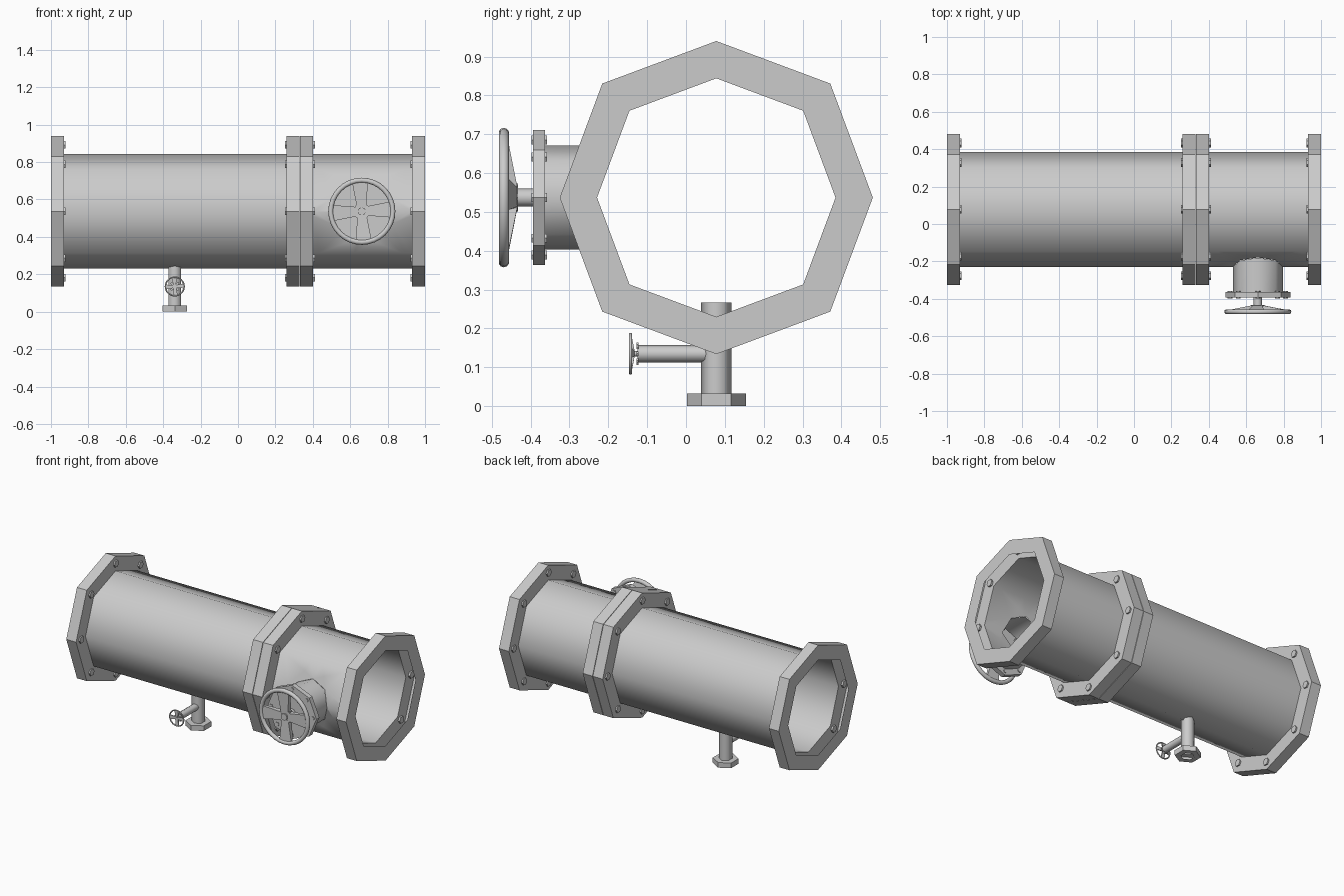
import bpy, bmesh
from math import sin, cos, pi, tau
from mathutils import Vector

if "Cube" in bpy.data.objects:
    bpy.data.objects.remove(bpy.data.objects["Cube"])

CY, CZ = 0.078, 0.537          # main pipe axis
PX = 0.662                     # side port x
DX = -0.338                    # drain x


def place(axis, h, a, b):
    return {'X': (h, a, b), 'Y': (a, h, b), 'Z': (a, b, h)}[axis]


def finish(bm, name, recalc=True):
    if recalc:
        bmesh.ops.recalc_face_normals(bm, faces=bm.faces[:])
    me = bpy.data.meshes.new(name)
    bm.to_mesh(me)
    bm.free()
    ob = bpy.data.objects.new(name, me)
    bpy.context.collection.objects.link(ob)
    return ob


def lathe(bm, axis, centre, profile, n, phase=0.0, smooth=(), closed=False, caps=(), diag=1.0):
    """Spin (height, radius) points into n sides; smooth lists smooth segments."""
    c = Vector(centre)
    rings = []
    for h, r in profile:
        ring = []
        for i in range(n):
            a = phase + tau * i / n
            k = r * (diag if i % 2 else 1.0)
            ring.append(bm.verts.new(c + Vector(place(axis, h, k * cos(a), k * sin(a)))))
        rings.append(ring)
    m = len(rings)
    for s in range(m if closed else m - 1):
        p, q = rings[s], rings[(s + 1) % m]
        for i in range(n):
            j = (i + 1) % n
            f = bm.faces.new((p[i], p[j], q[j], q[i]))
            f.smooth = smooth == 'all' or s in smooth
    for e in caps:
        bm.faces.new(rings[e])
    return rings


def bolts(bm, axis, centre, h0, h1, radius, size, count=8):
    for i in range(count):
        a = tau * i / count
        pos = Vector(centre) + Vector(place(axis, 0, radius * cos(a), radius * sin(a)))
        lathe(bm, axis, pos, [(h0, size), (h1, size)], 6, caps=(0, 1))


# Main pipe sections, each with a hollow flange folded out of both ends
R, F, T = 0.307, 0.403, 0.07


def pipe(name, x0, x1, port=False):
    bm = bmesh.new()
    prof = [(x0, R), (x0, F), (x0 + T, F), (x0 + T, R),
            (x1 - T, R), (x1 - T, F), (x1, F), (x1, R)]
    lathe(bm, 'X', (0, CY, CZ), prof, 8, smooth=(3,), diag=1.03)
    bmesh.ops.recalc_face_normals(bm, faces=bm.faces[:])
    if port:
        # opening into the side port
        def wall():
            return [f for f in bm.faces if f.smooth and f.calc_center_median().y < -0.12
                    and abs(f.calc_center_median().z - CZ) < 0.23]
        ap = 0.134 * cos(pi / 8)
        for i in range(8):
            a = pi / 8 + i * pi / 4
            d = Vector((cos(a), 0, sin(a)))
            fs = wall()
            geom = list({g for f in fs for g in (*f.verts, *f.edges)}) + fs
            bmesh.ops.bisect_plane(bm, geom=geom, plane_co=Vector((PX, 0, CZ)) + d * ap, plane_no=d)
        hole = []
        for f in wall():
            c = f.calc_center_median() - Vector((PX, 0, CZ))
            if all(c.x * cos(pi / 8 + i * pi / 4) + c.z * sin(pi / 8 + i * pi / 4) < ap
                   for i in range(8)):
                hole.append(f)
        bmesh.ops.delete(bm, geom=hole, context='FACES')
    finish(bm, name, False)
    bm = bmesh.new()
    for a, b in ((x0 + T - 0.012, x0 + T + 0.009), (x1 - T - 0.009, x1 - T + 0.012)):
        bolts(bm, 'X', (0, CY, CZ), a, b, 0.355, 0.023)
    finish(bm, name + "_bolts")


pipe("long_pipe", -1.0, 0.329)
pipe("short_pipe", 0.332, 1.0, True)

# Side port: neck fitted to the pipe wall, with a blind flange
bm = bmesh.new()
rings = lathe(bm, 'Y', (PX, 0, CZ), [(-0.2, 0.134), (-0.363, 0.134), (-0.363, 0.174), (-0.394, 0.174)],
              8, smooth=(0,), caps=(3,))
for v in rings[0]:
    v.co.y = -0.229 + abs(v.co.z - CZ) * 0.36
finish(bm, "port_neck")
bm = bmesh.new()
bolts(bm, 'Y', (PX, 0, CZ), -0.398, -0.358, 0.148, 0.013)
finish(bm, "port_bolts")


# Handwheel: rim, four tapered spokes and hub; y is the rim centre
def handwheel(name, x, y, z, s):
    c = Vector((x, y, z))
    bm = bmesh.new()
    rim = [(0.0135 * s * sin(tau * i / 10), (0.166 + 0.0135 * cos(tau * i / 10)) * s) for i in range(10)]
    lathe(bm, 'Y', c, rim, 32, smooth='all', closed=True)
    finish(bm, name + "_rim")
    bm = bmesh.new()
    for i in range(4):
        a = i * pi / 2 + 0.06
        u, w, f = Vector((cos(a), 0, sin(a))), Vector((-sin(a), 0, cos(a))), Vector((0, 1, 0))
        loops = []
        for r, hw, front, back in ((0.02, 0.024, 0.0, 0.036), (0.16, 0.043, -0.006, 0.008)):
            loops.append([bm.verts.new(c + s * (u * r + w * p + f * q)) for p, q in
                          ((-hw, front), (hw, front), (hw, back), (-hw, back))])
        for k in range(4):
            j = (k + 1) % 4
            bm.faces.new((loops[0][k], loops[0][j], loops[1][j], loops[1][k]))
        for lp in loops:
            bm.faces.new(lp)
    finish(bm, name + "_spokes")
    bm = bmesh.new()
    lathe(bm, 'Y', c, [(0.036 * s, 0.036 * s), (0.002 * s, 0.045 * s)], 8, caps=(0, 1))
    lathe(bm, 'Y', c, [(0.002 * s, 0.022 * s), (-0.008 * s, 0.022 * s)], 8, caps=(0, 1))
    finish(bm, name + "_hub")


handwheel("large_wheel", PX, -0.469, CZ, 1.0)
bm = bmesh.new()
lathe(bm, 'Y', (PX, 0, CZ), [(-0.39, 0.023), (-0.438, 0.023)], 12, smooth=(0,), caps=(0, 1))
finish(bm, "large_stem")

# Drain: hexagonal tube with a foot flange, open at the bottom
bm = bmesh.new()
lathe(bm, 'Z', (DX, CY, 0), [(0.267, 0.039), (0.033, 0.039), (0.033, 0.076), (0, 0.076), (0, 0.039)],
      6, phase=pi / 2, smooth=(0,), caps=(0,))
finish(bm, "drain_pipe")

# Drain valve: stem, small collar bolts and small handwheel
bm = bmesh.new()
lathe(bm, 'Y', (DX, 0, 0.135), [(0.06, 0.022), (-0.125, 0.022)], 8, smooth=(0,), caps=(0, 1))
lathe(bm, 'Y', (DX, 0, 0.135), [(-0.124, 0.007), (-0.138, 0.007)], 8, smooth=(0,), caps=(0, 1))
finish(bm, "drain_stem")
bm = bmesh.new()
bolts(bm, 'Y', (DX, 0, 0.135), -0.128, -0.122, 0.024, 0.006)
finish(bm, "drain_bolts")
handwheel("small_wheel", DX, -0.143, 0.135, 0.3)
